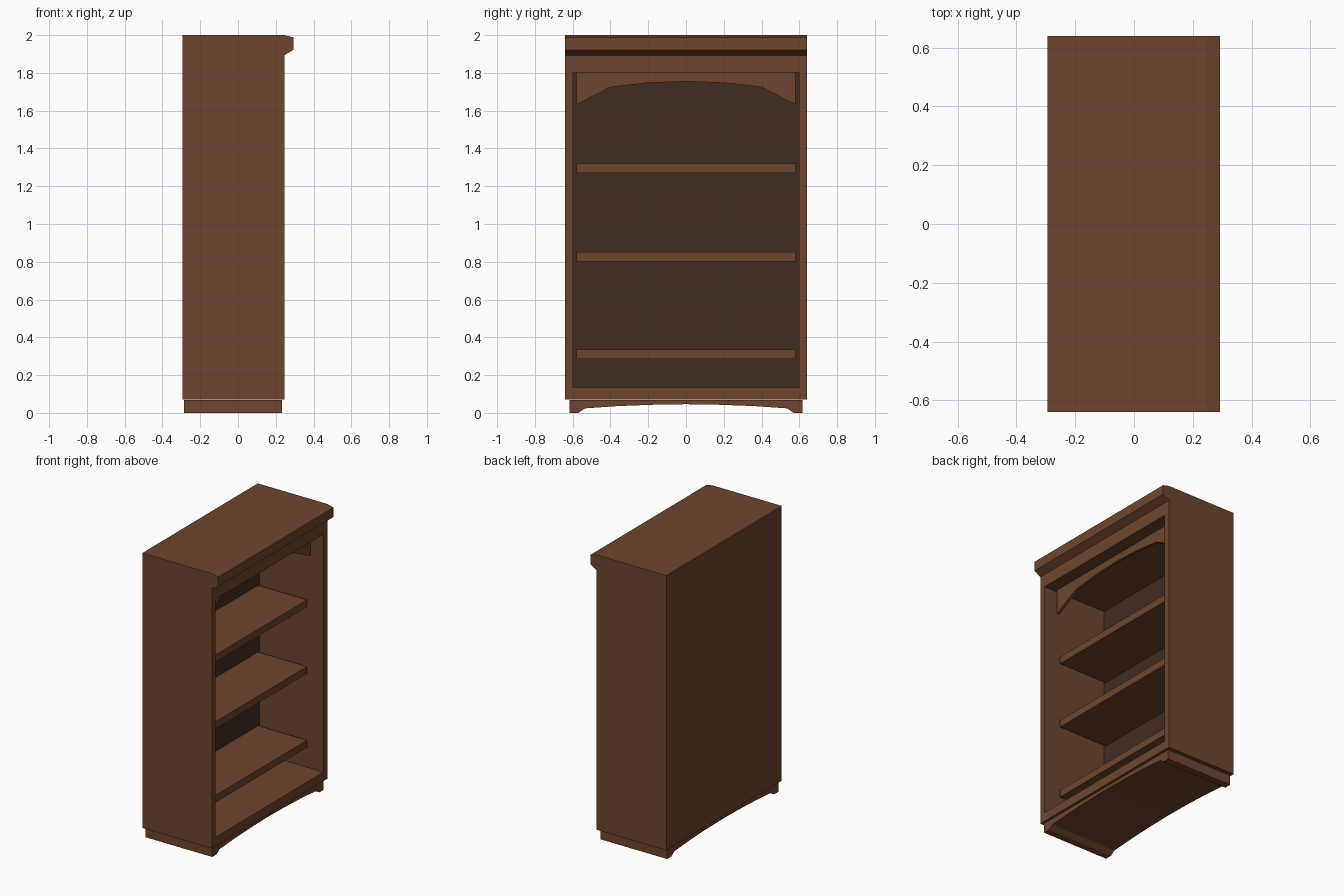
import bpy, bmesh
from mathutils import Vector

if "Cube" in bpy.data.objects:
    bpy.data.objects.remove(bpy.data.objects["Cube"])


def material(name, rgb):
    m = bpy.data.materials.new(name)
    m.diffuse_color = (*rgb, 1)
    m.use_nodes = True
    m.node_tree.nodes["Principled BSDF"].inputs["Base Color"].default_value = m.diffuse_color
    return m


WOOD = material("warm brown wood", (0.156, 0.0595, 0.0262))
DARK = material("dark brown backing", (0.0513, 0.0262, 0.0168))


def prism(bm, points, offset):
    """Extrude a closed flat outline along offset."""
    face = bm.faces.new([bm.verts.new(p) for p in points])
    out = bmesh.ops.extrude_face_region(bm, geom=[face])
    verts = [v for v in out["geom"] if isinstance(v, bmesh.types.BMVert)]
    bmesh.ops.translate(bm, verts=verts, vec=Vector(offset))
    bmesh.ops.recalc_face_normals(bm, faces=bm.faces)


def finish(bm, name):
    mesh = bpy.data.meshes.new(name)
    bm.to_mesh(mesh)
    bm.free()
    mesh.materials.append(WOOD)
    mesh.materials.append(DARK)
    obj = bpy.data.objects.new(name, mesh)
    bpy.context.collection.objects.link(obj)
    return obj


def mirrored(half):
    """Mirror a half outline (y > 0, outside to inside) across y = 0."""
    return half + [(-y, z) for y, z in reversed(half) if y != 0]


BACK, FRONT, LIP = -0.295, 0.245, 0.293
HALF, IN = 0.64, 0.58
INNER_BACK = -0.25

# cabinet body: side profile with the cornice, extruded across the width
bm = bmesh.new()
side = [(BACK, 0.072), (FRONT, 0.072), (FRONT, 1.893), (LIP, 1.922),
        (LIP, 1.988), (FRONT, 2.0), (BACK, 2.0)]
prism(bm, [(x, -HALF, z) for x, z in side], (0, 2 * HALF, 0))

# open front: inset the large front face, then push it back
bm.normal_update()
front = next(f for f in bm.faces
             if f.normal.x > 0.9 and f.calc_center_median().z < 1.5)
bmesh.ops.inset_region(bm, faces=[front], thickness=HALF - IN)
for v in front.verts:
    v.co.z = 0.135 if v.co.z < 1 else 1.803
out = bmesh.ops.extrude_discrete_faces(bm, faces=[front])
panel = out["faces"][0]
for v in panel.verts:
    v.co.x = INNER_BACK
panel.material_index = 1
finish(bm, "cabinet_body")

# shelves
for i, z in enumerate((0.285, 0.802, 1.27)):
    bm = bmesh.new()
    prism(bm, [(INNER_BACK, -IN, z), (0.13, -IN, z),
               (0.13, IN, z), (INNER_BACK, IN, z)], (0, 0, 0.05))
    finish(bm, f"shelf_{i + 1}")

# arched apron under the top
arch = mirrored([(IN, 1.803), (IN, 1.632), (0.40, 1.725), (0.20, 1.747), (0, 1.755)])
bm = bmesh.new()
prism(bm, [(0.135, y, z) for y, z in arch], (0.02, 0, 0))
finish(bm, "arched_apron")

# plinth with shallow arch and feet
plinth = mirrored([(0.617, 0.068), (0.617, 0), (0.57, 0), (0.535, 0.024),
                   (0.36, 0.036), (0.18, 0.043), (0, 0.046)])
bm = bmesh.new()
prism(bm, [(-0.285, y, z) for y, z in plinth], (0.517, 0, 0))
finish(bm, "arched_plinth")
